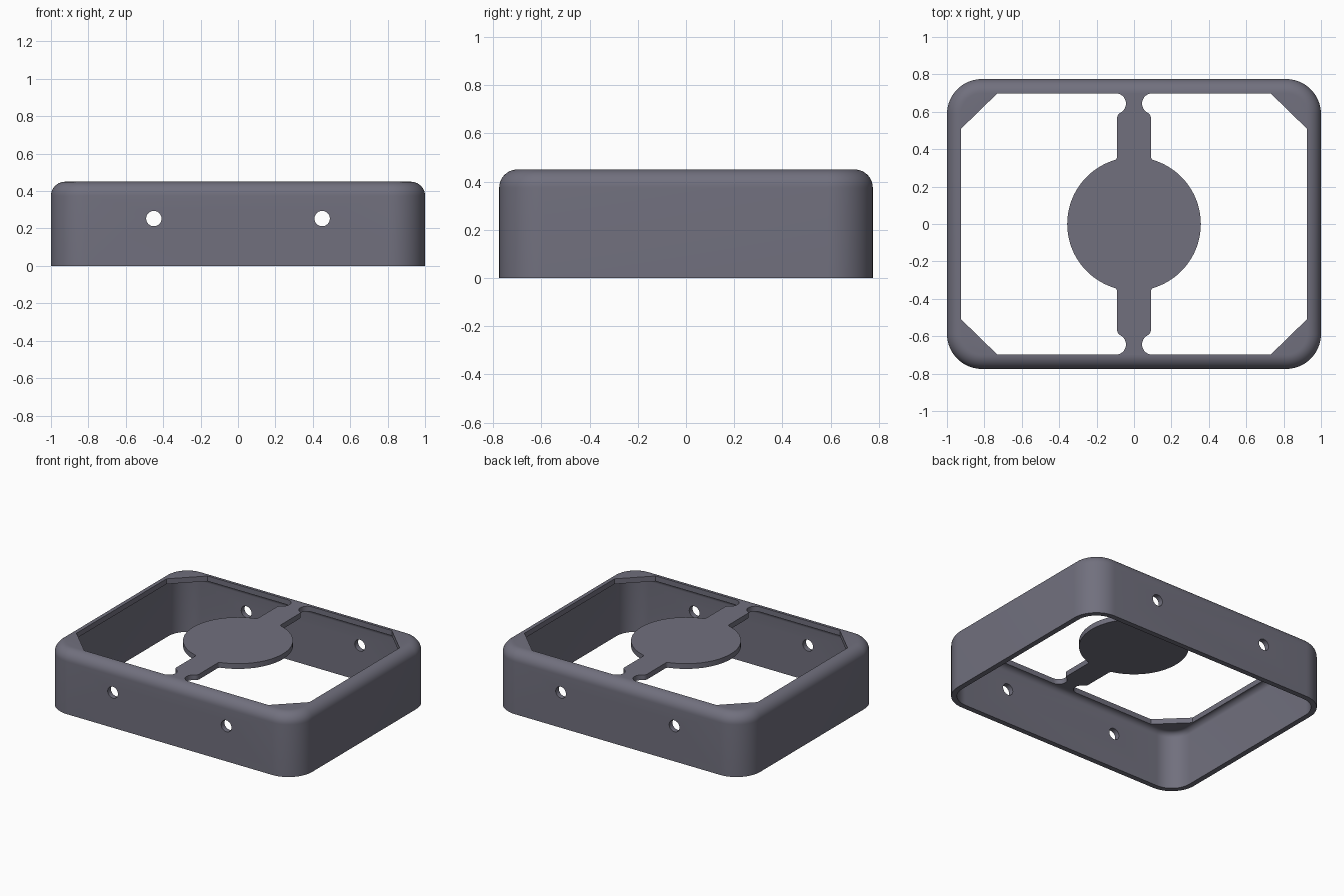
import bpy
import bmesh
from math import sin, cos, pi, radians, degrees, atan2, sqrt

HALF_X, HALF_Y, HEIGHT = 1.0, 0.775, 0.45
CORNER, FILLET, WALL = 0.1875, 0.075, 0.0375

cube = bpy.data.objects.get("Cube")
if cube:
    bpy.data.objects.remove(cube, do_unlink=True)

grey = bpy.data.materials.new("slate grey")
grey.use_nodes = True
colour = (0.165, 0.162, 0.208, 1)
grey.diffuse_color = colour
grey.node_tree.nodes["Principled BSDF"].inputs["Base Color"].default_value = colour


def arc(cx, cy, r, start, end, steps):
    """Points along an arc, angles in degrees."""
    angles = [radians(start + (end - start) * i / steps) for i in range(steps + 1)]
    return [(cx + r * cos(a), cy + r * sin(a)) for a in angles]


def rounded_rect(inset):
    r = CORNER - inset
    cx, cy = HALF_X - CORNER, HALF_Y - CORNER
    points = []
    for i, (sx, sy) in enumerate([(1, 1), (-1, 1), (-1, -1), (1, -1)]):
        points += arc(sx * cx, sy * cy, r, i * 90, i * 90 + 90, 14)
    return points


def loft(name, sections):
    """Closed solid through (outline, z) sections with equal point counts."""
    bm = bmesh.new()
    rings = [[bm.verts.new((x, y, z)) for x, y in outline] for outline, z in sections]
    for low, high in zip(rings, rings[1:]):
        for i in range(len(low)):
            j = (i + 1) % len(low)
            bm.faces.new((low[i], low[j], high[j], high[i]))
    bm.faces.new(rings[0][::-1])
    bm.faces.new(rings[-1])
    bmesh.ops.recalc_face_normals(bm, faces=bm.faces)
    mesh = bpy.data.meshes.new(name)
    bm.to_mesh(mesh)
    bm.free()
    mesh.materials.append(grey)
    obj = bpy.data.objects.new(name, mesh)
    bpy.context.collection.objects.link(obj)
    return obj


def rounded_box(name, inset, bottom, top, fillet):
    """Box with rounded corners and a rounded top edge."""
    sections = [(rounded_rect(inset), bottom)]
    for i in range(11):
        a = pi / 2 * i / 10
        sections.append((rounded_rect(inset + fillet * (1 - cos(a))),
                         top - fillet * (1 - sin(a))))
    return loft(name, sections)


def opening_outline():
    """Right-hand window in the top, leaving half the disc, tab and neck."""
    disc, tab, blend, shoulder, notch = 0.357, 0.09, 0.02, 0.03, 0.055
    edge_x, edge_y = HALF_X - FILLET - 0.001, HALF_Y - FILLET - 0.001
    # blend between disc and tab
    bx = tab + blend
    by = sqrt((disc + blend) ** 2 - bx ** 2)
    turn = degrees(atan2(by, bx))
    # rounded shoulder running into the round notch
    nx, ny = 0.098, edge_y - notch
    sx = tab - shoulder
    sy = ny - sqrt((shoulder + notch) ** 2 - (nx - sx) ** 2)
    lean = degrees(atan2(ny - sy, nx - sx))
    half = arc(0, 0, disc, 0, turn, 28)
    half += arc(bx, by, blend, turn + 180, 180, 6)[1:]
    half += arc(sx, sy, shoulder, 0, lean, 6)
    half += arc(nx, ny, notch, lean + 180, 90, 16)[1:]
    half += [(0.73, edge_y), (edge_x, 0.51)]
    return half + [(x, -y) for x, y in half[:0:-1]]


# Hollow frame with a thin top
frame = rounded_box("frame", 0, 0, HEIGHT, FILLET)
cutters = [rounded_box("cavity_cutter", WALL, -0.1, HEIGHT - WALL, FILLET - WALL)]

# Windows either side of the central disc
window = opening_outline()
for side, sign in (("left", 1), ("right", -1)):
    outline = [(sign * x, y) for x, y in window]
    cutters.append(loft(side + "_window_cutter", [(outline, 0.3), (outline, 0.6)]))

# Screw holes through the front and back walls
for side, x in (("left", 0.45), ("right", -0.45)):
    hole = loft(side + "_hole_cutter",
                [(arc(0, 0, 0.041, 0, 348.75, 31), z) for z in (-1, 1)])
    hole.rotation_euler.x = pi / 2
    hole.location = (x, 0, 0.253)
    cutters.append(hole)

bpy.context.view_layer.objects.active = frame
for cutter in cutters:
    cutter.hide_render = True
    cut = frame.modifiers.new(cutter.name, "BOOLEAN")
    cut.operation = "DIFFERENCE"
    cut.solver = "EXACT"
    cut.object = cutter
    bpy.ops.object.modifier_apply(modifier=cut.name)
for cutter in cutters:
    bpy.data.objects.remove(cutter, do_unlink=True)

# Smooth fillets, sharp edges
bpy.ops.object.select_all(action="DESELECT")
frame.select_set(True)
bpy.ops.object.shade_smooth_by_angle(angle=radians(30))
